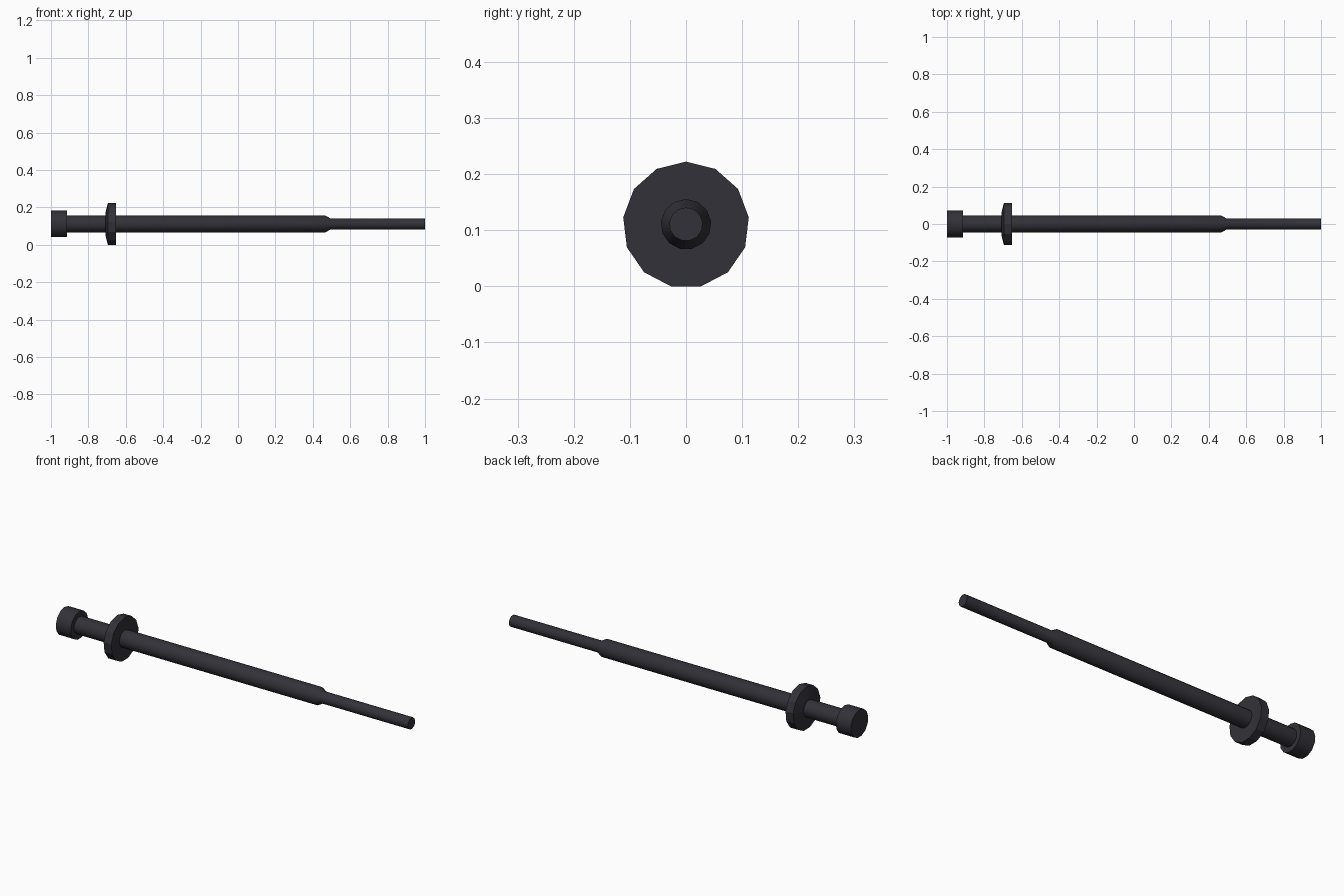
import bpy, bmesh, math

if "Cube" in bpy.data.objects:
    bpy.data.objects.remove(bpy.data.objects["Cube"])

mat = bpy.data.materials.new("dark gunmetal")
mat.diffuse_color = (0.031, 0.031, 0.040, 1)
mat.use_nodes = True
mat.node_tree.nodes["Principled BSDF"].inputs["Base Color"].default_value = mat.diffuse_color


def lathe(name, profile, sides, cz, smooth):
    """Closed turned part along x; profile is (x, radius) pairs."""
    bm = bmesh.new()
    rings = []
    for x, r in profile:
        ring = []
        for i in range(sides):
            a = 2 * math.pi * i / sides
            ring.append(bm.verts.new((x, r * math.sin(a), cz + r * math.cos(a))))
        rings.append(ring)
    for a, b in zip(rings, rings[1:]):
        for i in range(sides):
            j = (i + 1) % sides
            bm.faces.new((a[i], a[j], b[j], b[i]))
    bm.faces.new(rings[0])
    bm.faces.new(rings[-1])
    bmesh.ops.recalc_face_normals(bm, faces=bm.faces)
    me = bpy.data.meshes.new(name)
    bm.to_mesh(me)
    bm.free()
    me.materials.append(mat)
    ob = bpy.data.objects.new(name, me)
    bpy.context.collection.objects.link(ob)
    if smooth:
        bpy.ops.object.select_all(action='DESELECT')
        ob.select_set(True)
        bpy.context.view_layer.objects.active = ob
        bpy.ops.object.shade_smooth_by_angle(angle=math.radians(32))


# end cap, stepped shaft with chamfered shoulder and thin tip
lathe("pin_body", [(-1, 0.072), (-0.914, 0.072), (-0.914, 0.045), (0.468, 0.045),
                   (0.494, 0.030), (1, 0.030)], 13, 0.1105, True)

# low-poly collar, slightly coned on the cap side
lathe("collar", [(-0.709, 0.06), (-0.696, 0.1127), (-0.652, 0.1127)], 13, 0.1094, False)
